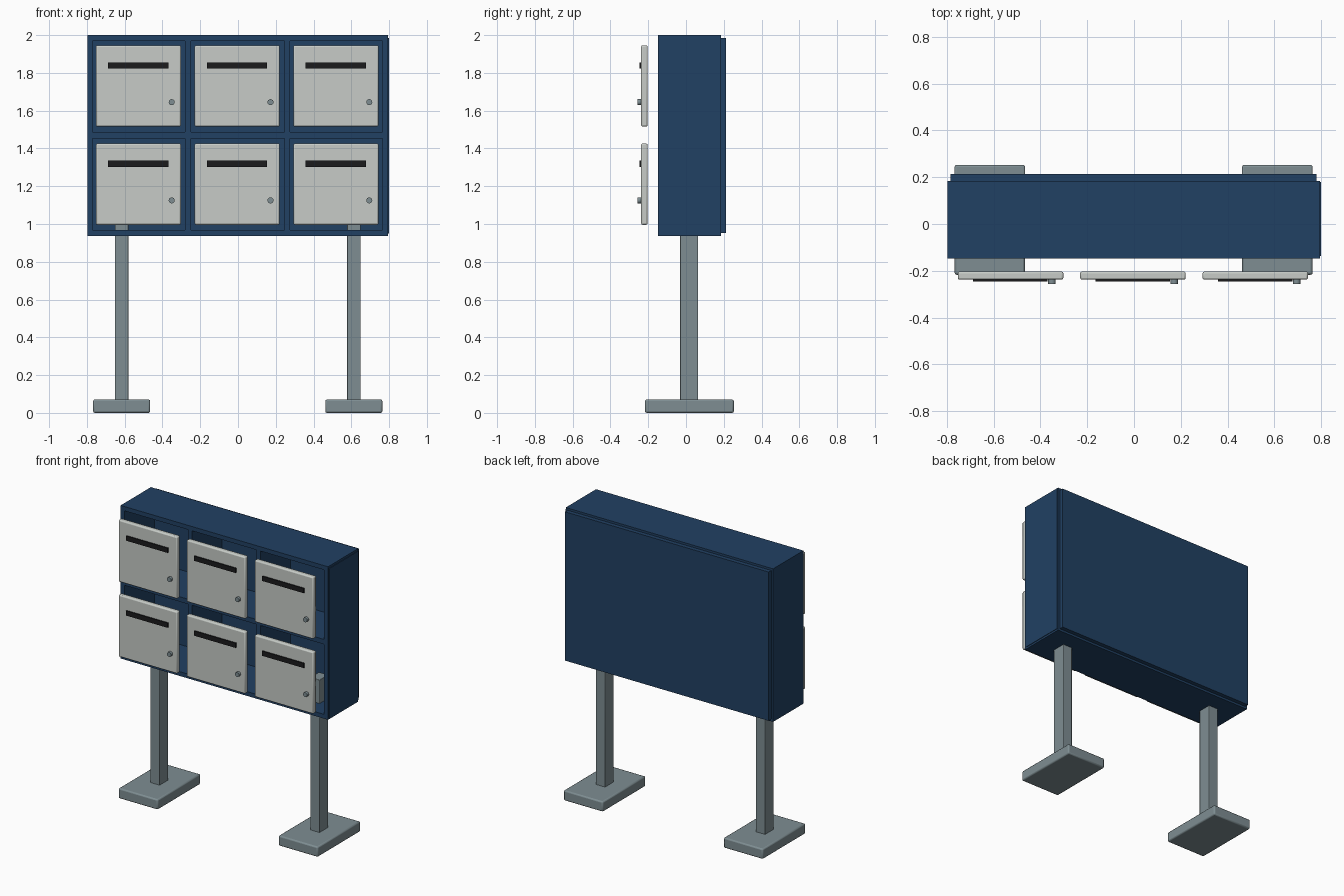
import bpy, bmesh, math
from mathutils import Matrix

if "Cube" in bpy.data.objects:
    bpy.data.objects.remove(bpy.data.objects["Cube"])


def material(name, rgb):
    m = bpy.data.materials.new(name)
    m.diffuse_color = (*rgb, 1)
    m.use_nodes = True
    m.node_tree.nodes["Principled BSDF"].inputs["Base Color"].default_value = m.diffuse_color
    return m


BLUE = material("navy_paint", (0.015, 0.052, 0.125))
PALE = material("pale_grey_door", (0.57, 0.60, 0.57))
STEEL = material("steel_grey", (0.21, 0.27, 0.29))
BLACK = material("slot_black", (0.011, 0.011, 0.012))


def finish(name, bm, mat, bevel=0.0, segments=2):
    bmesh.ops.recalc_face_normals(bm, faces=bm.faces)
    me = bpy.data.meshes.new(name)
    bm.to_mesh(me)
    bm.free()
    me.materials.append(mat)
    ob = bpy.data.objects.new(name, me)
    bpy.context.collection.objects.link(ob)
    if bevel:
        mod = ob.modifiers.new("soft_edges", 'BEVEL')
        mod.width, mod.segments = bevel, segments
    bpy.ops.object.select_all(action='DESELECT')
    ob.select_set(True)
    bpy.context.view_layer.objects.active = ob
    bpy.ops.object.shade_smooth_by_angle(angle=math.radians(30))
    return ob


def box(name, x, y, z, mat, bevel=0.0):
    """Box from (min, max) ranges on each axis."""
    bm = bmesh.new()
    bmesh.ops.create_cube(bm, size=1)
    for v in bm.verts:
        for i, r in enumerate((x, y, z)):
            v.co[i] = r[0] if v.co[i] < 0 else r[1]
    return finish(name, bm, mat, bevel)


# Cabinet: a front grid with open compartments, extruded to full depth
xs = [-0.798, -0.77, -0.281, -0.25, 0.245, 0.275, 0.765, 0.795]
zs = [0.937, 0.967, 1.453, 1.487, 1.97, 2.0]
FRONT, BACK = -0.148, 0.184
bm = bmesh.new()
grid = [[bm.verts.new((x, FRONT, z)) for z in zs] for x in xs]
for i in range(len(xs) - 1):
    for j in range(len(zs) - 1):
        if not (i % 2 and j % 2):
            bm.faces.new((grid[i][j], grid[i + 1][j], grid[i + 1][j + 1], grid[i][j + 1]))
front_faces = bm.faces[:]
ext = bmesh.ops.extrude_face_region(bm, geom=front_faces, use_keep_orig=True)
bmesh.ops.translate(bm, vec=(0, BACK - FRONT, 0),
                    verts=[g for g in ext["geom"] if isinstance(g, bmesh.types.BMVert)])
finish("cabinet_frame", bm, BLUE)

# Back panel and thin side panel
box("back_panel", (-0.784, 0.78), (BACK, 0.213), (0.952, 1.985), BLUE)
box("side_panel", (0.794, 0.799), (FRONT + 0.012, BACK - 0.004), (0.95, 1.985), BLUE)

# Doors, each with a slot and a lock, held just ahead of the frame
for row, z in enumerate((0.996, 1.516)):
    for col, x in enumerate((-0.753, -0.23, 0.293)):
        tag = f"_{row}_{col}"
        box("door" + tag, (x, x + 0.451), (-0.238, -0.203), (z, z + 0.43), PALE, 0.008)
        box("mail_slot" + tag, (x + 0.065, x + 0.384), (-0.246, -0.237),
            (z + 0.306, z + 0.339), BLACK)
        bm = bmesh.new()
        place = Matrix.Translation((x + 0.402, -0.245, z + 0.129)) @ Matrix.Rotation(math.pi / 2, 4, 'X')
        bmesh.ops.create_cone(bm, cap_ends=True, segments=16, radius1=0.016,
                              radius2=0.016, depth=0.022, matrix=place)
        finish("lock" + tag, bm, STEEL)

# Posts reaching into the cabinet, with foot plates
for side, x in (("left", -0.616), ("right", 0.613)):
    box(side + "_post", (x - 0.036, x + 0.036), (-0.032, 0.064), (0.05, 1.13), STEEL, 0.003)
    box(side + "_foot", (x - 0.151, x + 0.151), (-0.217, 0.253), (0.0, 0.071), STEEL, 0.009)
